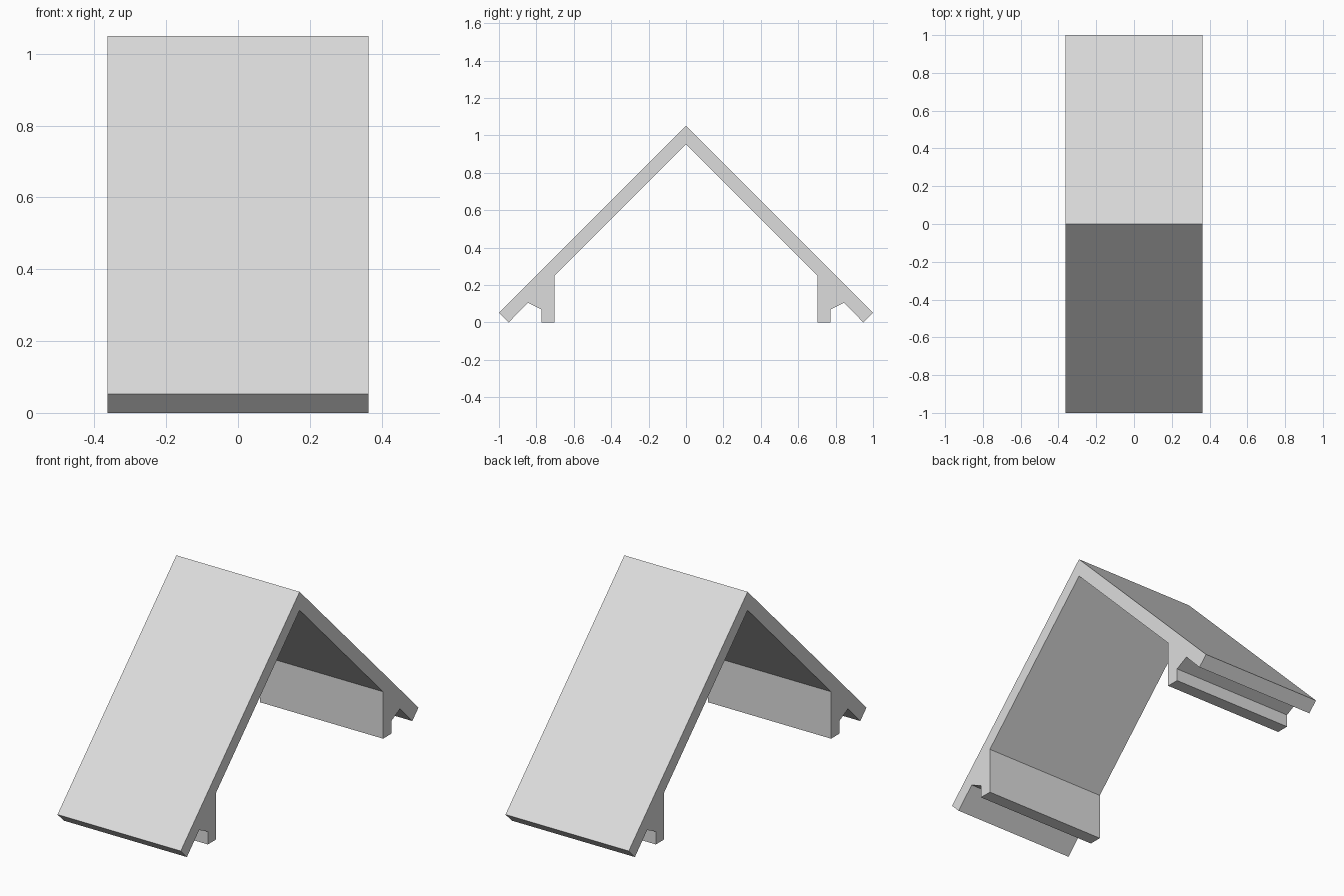
import bpy
import bmesh

cube = bpy.data.objects.get("Cube")
if cube:
    bpy.data.objects.remove(cube, do_unlink=True)

HALF_WIDTH = 0.363

# Single flat grey
grey = bpy.data.materials.new("light_grey")
grey.use_nodes = True
colour = (0.72, 0.72, 0.72, 1)
grey.diffuse_color = colour
grey.node_tree.nodes["Principled BSDF"].inputs["Base Color"].default_value = colour

# Half of the gable section (y, z): ridge, eave lip, notch, foot, inner slope
half = [(0, 1.05), (1, 0.052), (0.948, 0), (0.845, 0.105), (0.772, 0.068),
        (0.772, 0), (0.702, 0), (0.702, 0.25), (0, 0.952)]

# Mirror the half section across the ridge into one closed outline
outline = half + [(-y, z) for y, z in reversed(half[1:-1])]

# Extrude the section along x
bm = bmesh.new()
section = bm.faces.new([bm.verts.new((-HALF_WIDTH, y, z)) for y, z in outline])
extruded = bmesh.ops.extrude_face_region(bm, geom=[section], use_keep_orig=True)
moved = [v for v in extruded["geom"] if isinstance(v, bmesh.types.BMVert)]
bmesh.ops.translate(bm, verts=moved, vec=(2 * HALF_WIDTH, 0, 0))
bmesh.ops.recalc_face_normals(bm, faces=bm.faces)

mesh = bpy.data.meshes.new("gable_bracket")
bm.to_mesh(mesh)
bm.free()
mesh.materials.append(grey)
bracket = bpy.data.objects.new("gable_bracket", mesh)
bpy.context.collection.objects.link(bracket)
